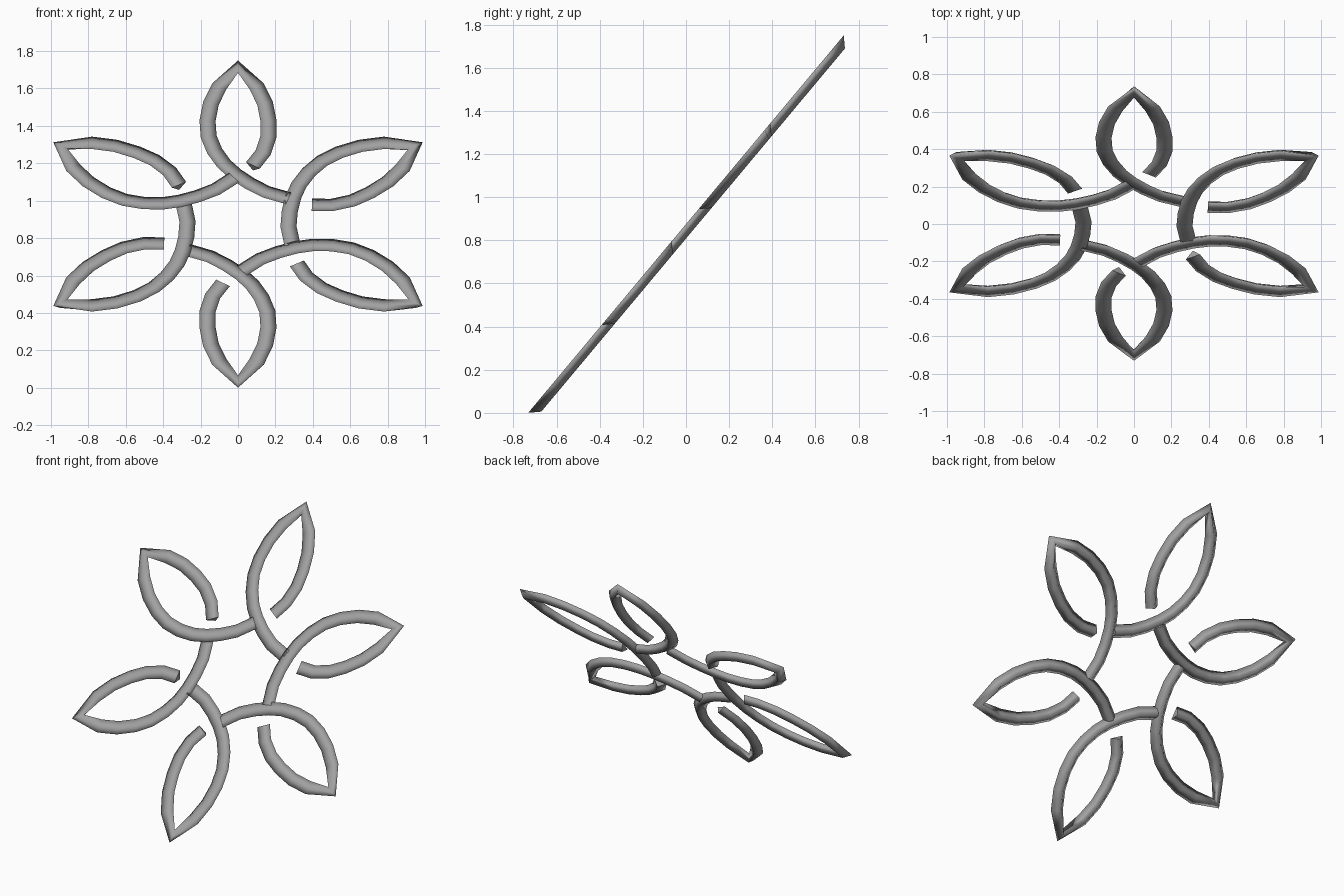
import bpy
import bmesh
from math import radians
from mathutils import Matrix, Vector

if "Cube" in bpy.data.objects:
    bpy.data.objects.remove(bpy.data.objects["Cube"], do_unlink=True)

# Single grey metal
grey = bpy.data.materials.new("grey_metal")
colour = (0.36, 0.36, 0.36, 1)
grey.use_nodes = True
grey.diffuse_color = colour
grey.node_tree.nodes["Principled BSDF"].inputs["Base Color"].default_value = colour

# Centre line of one looping petal, in the plane of the flower
PATH = [Vector(p) for p in (
    (.08, .41), (.135, .50), (.163, .61), (.163, .72), (.145, .84), (.10, .96),
    (0, 1.097),
    (-.10, .96), (-.145, .84), (-.163, .72), (-.157, .61), (-.125, .51),
    (-.075, .42), (-.015, .35), (.06, .285), (.15, .225), (.27, .18))]
HALF_WIDTH = 0.043

# Rod section: flat front with a ridge behind (sideways, depth)
SECTION = [(-1, 0), (0, 0), (1, 0), (0, -1)]


def petal_mesh():
    bm = bmesh.new()
    rings = []
    for i, point in enumerate(PATH):
        before = point - PATH[i - 1] if i else PATH[1] - point
        after = PATH[i + 1] - point if i < len(PATH) - 1 else before
        tangent = (before.normalized() + after.normalized()).normalized()
        side = Vector((tangent.y, -tangent.x))
        ring = []
        for across, depth in SECTION:
            p = point + side * across * HALF_WIDTH
            ring.append(bm.verts.new((p.x, p.y, depth * HALF_WIDTH)))
        rings.append(ring)
    count = len(SECTION)
    for a, b in zip(rings, rings[1:]):
        for j in range(count):
            k = (j + 1) % count
            bm.faces.new((a[j], a[k], b[k], b[j]))
    for face in bm.faces:
        face.smooth = True
    # Flat caps on the cut ends, kept sharp
    for ring in (rings[0], rings[-1]):
        cap = bm.faces.new(ring)
        for edge in cap.edges:
            edge.smooth = False
    bmesh.ops.recalc_face_normals(bm, faces=bm.faces)
    mesh = bpy.data.meshes.new("petal")
    bm.to_mesh(mesh)
    bm.free()
    mesh.materials.append(grey)
    return mesh


# Six petals around the centre of the leaning flower
mesh = petal_mesh()
lean = Matrix.Translation((0, 0, 0.875)) @ Matrix.Rotation(radians(50.1), 4, "X")
for n in range(6):
    petal = bpy.data.objects.new(f"petal_{n + 1}", mesh)
    petal.matrix_world = lean @ Matrix.Rotation(radians(60 * n), 4, "Z")
    bpy.context.collection.objects.link(petal)
